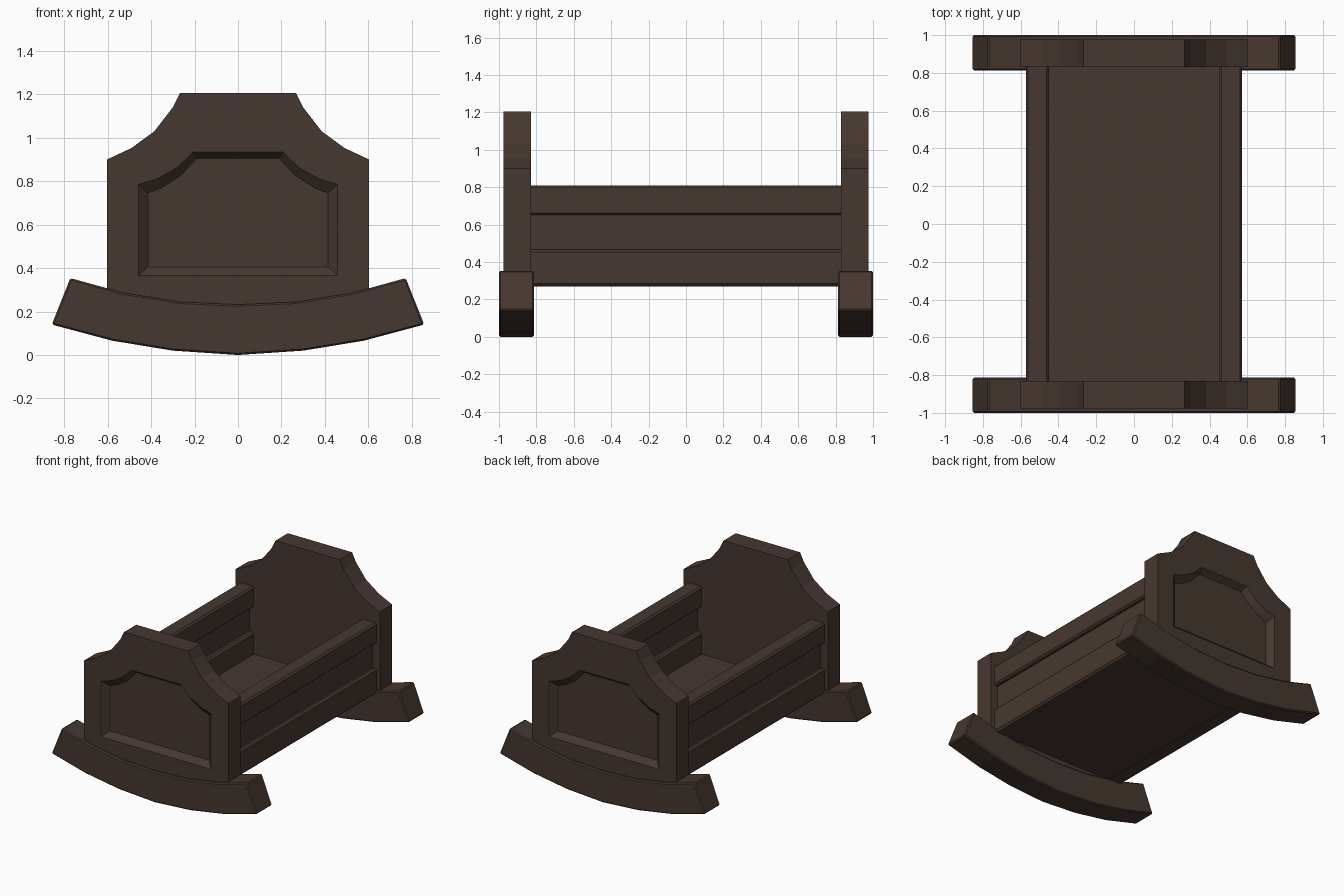
import bpy, bmesh

if "Cube" in bpy.data.objects:
    bpy.data.objects.remove(bpy.data.objects["Cube"])

wood = bpy.data.materials.new("dark brown wood")
wood.diffuse_color = (0.062, 0.039, 0.029, 1)
wood.use_nodes = True
wood.node_tree.nodes["Principled BSDF"].inputs["Base Color"].default_value = wood.diffuse_color


def finish(name, bm, bevel=0):
    bmesh.ops.recalc_face_normals(bm, faces=bm.faces)
    me = bpy.data.meshes.new(name)
    bm.to_mesh(me)
    bm.free()
    me.materials.append(wood)
    ob = bpy.data.objects.new(name, me)
    bpy.context.collection.objects.link(ob)
    if bevel:
        mod = ob.modifiers.new("soft edges", 'BEVEL')
        mod.width = bevel
        mod.segments = 1
        mod.limit_method = 'ANGLE'
        mod.angle_limit = 0.9
    return ob


def mirrored(half):
    """Complete a right-hand half profile into a closed symmetric outline."""
    left = [(-x, z) for x, z in reversed(half) if x > 0]
    return half + left


def loft(name, rings, bevel=0):
    """Bridge matching (outline, y) rings and cap both ends."""
    bm = bmesh.new()
    loops = [[bm.verts.new((x, y, z)) for x, z in pts] for pts, y in rings]
    for a, b in zip(loops, loops[1:]):
        n = len(a)
        for i in range(n):
            j = (i + 1) % n
            bm.faces.new((a[i], a[j], b[j], b[i]))
    bm.faces.new(loops[0])
    bm.faces.new(loops[-1])
    return finish(name, bm, bevel)


def rect(x0, x1, z0, z1):
    return [(x0, z0), (x1, z0), (x1, z1), (x0, z1)]


# Half outlines of the end boards and their recessed panels
board = mirrored([(.603, .2), (.603, .90), (.49, .953), (.385, 1.03),
                  (.30, 1.14), (.268, 1.205)])
panel_edge = mirrored([(.459, .365), (.459, .785), (.37, .812), (.285, .86),
                       (.235, .905), (.207, .935)])
panel_floor = mirrored([(.415, .405), (.415, .745), (.35, .77), (.265, .825),
                        (.22, .872), (.19, .905)])

# Rocker outline: curved top and bottom strips
low = [(0, 0), (.30, .02), (.58, .066), (.857, .14)]
high = [(.772, .354), (.53, .287), (.27, .245), (0, .232)]
rocker = low + high + [(-x, z) for x, z in reversed(high[:-1])] \
    + [(-x, z) for x, z in reversed(low[1:])]

for side, name in ((-1, "front"), (1, "back")):
    loft(name + "_end_board", [(board, .83 * side), (board, .977 * side),
                               (panel_edge, .977 * side),
                               (panel_floor, .935 * side)])
    loft(name + "_rocker", [(rocker, .813 * side), (rocker, side)], .008)

# Side walls: top rail, recessed middle plank and bottom rail
for s, name in ((-1, "left"), (1, "right")):
    for part, x0, x1, z0, z1, bev in (("top_rail", .45, .573, .65, .81, .013),
                                      ("middle_plank", .487, .543, .44, .67, 0),
                                      ("bottom_rail", .45, .573, .27, .467, .015)):
        pts = rect(s * x0, s * x1, z0, z1)
        loft(f"{name}_{part}", [(pts, -.85), (pts, .85)], bev)

# Floor of the cradle
pts = rect(-.5, .5, .274, .30)
loft("floor", [(pts, -.85), (pts, .85)])
